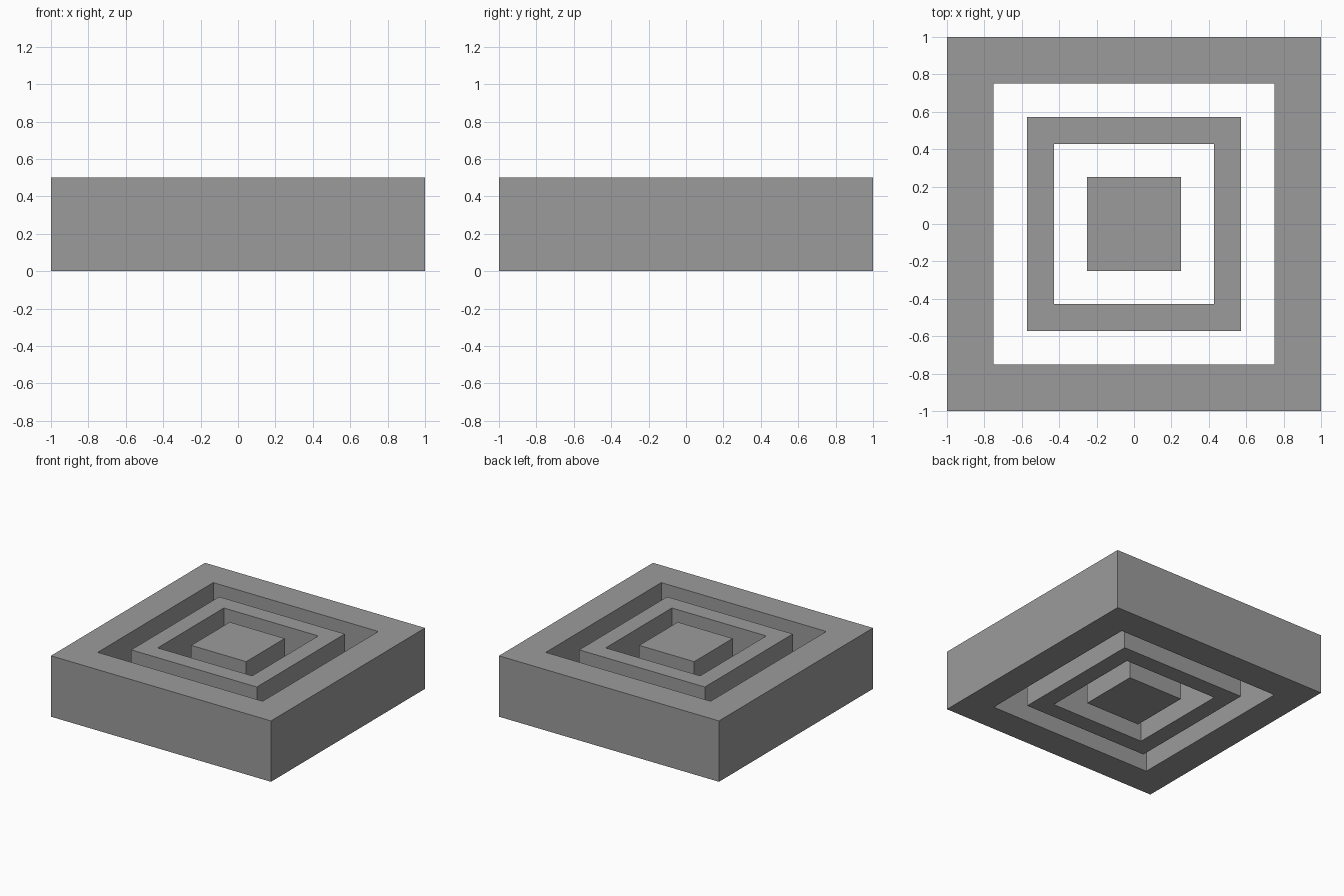
import bpy
import bmesh

if "Cube" in bpy.data.objects:
    bpy.data.objects.remove(bpy.data.objects["Cube"], do_unlink=True)

HEIGHT = 0.5

# Single grey finish
grey = bpy.data.materials.new("mid_grey")
grey.use_nodes = True
colour = (0.33, 0.33, 0.33, 1)
grey.diffuse_color = colour
grey.node_tree.nodes["Principled BSDF"].inputs["Base Color"].default_value = colour


def square(bm, half):
    corners = ((-1, -1), (1, -1), (1, 1), (-1, 1))
    return [bm.verts.new((x * half, y * half, 0)) for x, y in corners]


def square_part(name, outer, inner=None):
    """Extrude a square, or a square frame when inner is given."""
    bm = bmesh.new()
    rim = square(bm, outer)
    if inner is None:
        bm.faces.new(rim)
    else:
        hole = square(bm, inner)
        for i in range(4):
            j = (i + 1) % 4
            bm.faces.new((rim[i], rim[j], hole[j], hole[i]))
    result = bmesh.ops.extrude_face_region(bm, geom=bm.faces[:])
    top = [v for v in result["geom"] if isinstance(v, bmesh.types.BMVert)]
    bmesh.ops.translate(bm, verts=top, vec=(0, 0, HEIGHT))
    bmesh.ops.recalc_face_normals(bm, faces=bm.faces[:])
    mesh = bpy.data.meshes.new(name)
    bm.to_mesh(mesh)
    bm.free()
    mesh.materials.append(grey)
    obj = bpy.data.objects.new(name, mesh)
    bpy.context.collection.objects.link(obj)
    return obj


# Concentric frames around a solid core
square_part("outer_frame", 1.0, 0.75)
square_part("middle_frame", 0.571, 0.429)
square_part("centre_block", 0.25)
